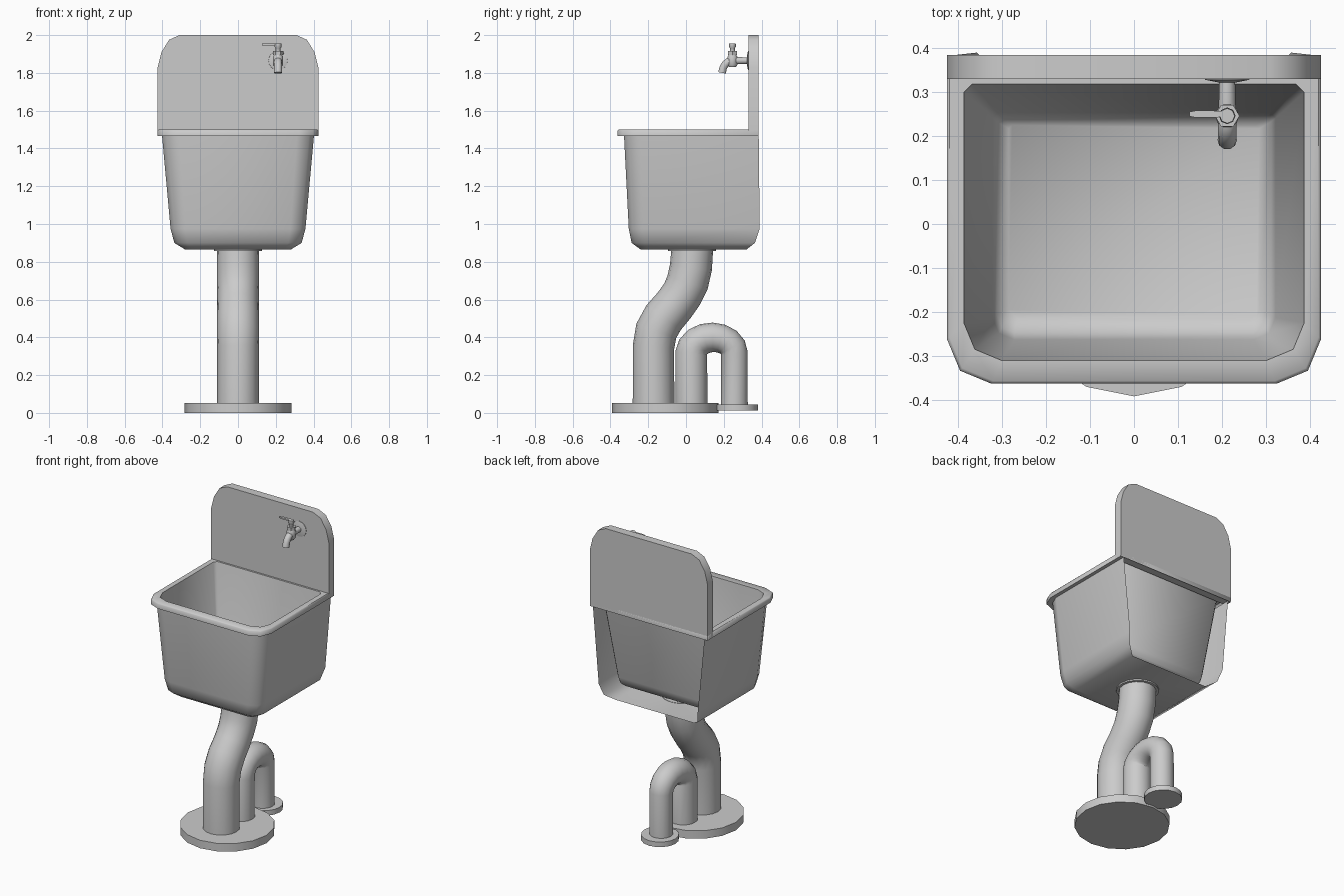
import bpy, bmesh, math
from mathutils import Vector

if "Cube" in bpy.data.objects:
    bpy.data.objects.remove(bpy.data.objects["Cube"])


def finish(bm, name, angle=50):
    bmesh.ops.recalc_face_normals(bm, faces=bm.faces[:])
    me = bpy.data.meshes.new(name)
    bm.to_mesh(me)
    bm.free()
    ob = bpy.data.objects.new(name, me)
    bpy.context.collection.objects.link(ob)
    bpy.ops.object.select_all(action='DESELECT')
    ob.select_set(True)
    bpy.context.view_layer.objects.active = ob
    bpy.ops.object.shade_smooth_by_angle(angle=math.radians(angle))
    return ob


def loft(name, rings, closed=True, caps=(True, True)):
    """Skin a list of equal-length point rings."""
    bm = bmesh.new()
    rows = [[bm.verts.new(p) for p in ring] for ring in rings]
    n = len(rows[0])
    for a, b in zip(rows, rows[1:]):
        for i in range(n if closed else n - 1):
            j = (i + 1) % n
            bm.faces.new((a[i], a[j], b[j], b[i]))
    if caps[0]:
        bm.faces.new(rows[0])
    if caps[1]:
        bm.faces.new(rows[-1])
    return finish(bm, name)


def outline(w, yf, yb, z, r, rb=0.0):
    """Plan outline, back right round the front to back left; rounded front corners."""
    half = [(w - rb, yb), (w, yb - rb)] if rb else [(w, yb)]
    half += [(w - r + r * math.cos(a), yf + r - r * math.sin(a))
             for a in (0, math.pi / 4, math.pi / 2)]
    return [(x, y, z) for x, y in half] + [(-x, y, z) for x, y in reversed(half)]


def pipe(name, path, x=0.0, sides=16):
    """Round tube along (y, z, radius) points at a fixed x."""
    pts = [Vector((x, y, z)) for y, z, _ in path]
    rings = []
    side = Vector((1, 0, 0))
    for i, p in enumerate(pts):
        t = Vector((0, 0, 0))
        if i > 0:
            t += (p - pts[i - 1]).normalized()
        if i < len(pts) - 1:
            t += (pts[i + 1] - p).normalized()
        up = t.normalized().cross(side)
        r = path[i][2]
        rings.append([p + r * (math.cos(a) * side + math.sin(a) * up)
                      for a in (2 * math.pi * k / sides for k in range(sides))])
    return loft(name, rings)


def disc(name, y, z0, z1, r, x=0.0, sides=16):
    return pipe(name, [(y, z0, r), (y, z1, r)], x, sides)


# Outer shell, open at the back
loft("outer_shell", [outline(*s) for s in (
    (0.425, -0.363, 0.385, 1.465, 0.10),
    (0.402, -0.328, 0.385, 1.465, 0.09),
    (0.357, -0.303, 0.39, 0.975, 0.08),
    (0.337, -0.288, 0.365, 0.90, 0.07),
    (0.28, -0.24, 0.32, 0.865, 0.04))], closed=False, caps=(False, True))

# Rim and inner basin
loft("rim_and_basin", [outline(*s) for s in (
    (0.425, -0.363, 0.385, 1.465, 0.10, 0.002),
    (0.425, -0.363, 0.385, 1.494, 0.10, 0.002),
    (0.420, -0.357, 0.383, 1.50, 0.10, 0.002),
    (0.387, -0.31, 0.318, 1.50, 0.085, 0.018),
    (0.322, -0.263, 0.253, 0.98, 0.05, 0.012),
    (0.312, -0.247, 0.243, 0.94, 0.04, 0.010),
    (0.285, -0.215, 0.225, 0.92, 0.02, 0.008))], caps=(False, True))

# Splashback
half = [(0.425, 1.47), (0.425, 1.83), (0.405, 1.91), (0.365, 1.975), (0.31, 2.0)]
face = half + [(-x, z) for x, z in reversed(half)]
loft("splashback", [[(x, y, z) for x, z in face] for y in (0.33, 0.385)])

# Pedestal pipe with its collar and foot
pipe("pedestal_pipe", [(y, z, r) for y, z, r in (
    (-0.172, 0.0, 0.11), (-0.172, 0.35, 0.11), (-0.157, 0.435, 0.112),
    (-0.118, 0.505, 0.112), (-0.062, 0.57, 0.11), (-0.02, 0.63, 0.11),
    (0.008, 0.69, 0.112), (0.026, 0.77, 0.112), (0.034, 0.875, 0.11))])
disc("pipe_collar", 0.033, 0.856, 0.867, 0.127)
disc("pedestal_foot", -0.11, 0.0, 0.052, 0.282)

# Waste pipe: tapered arch and foot
arch = [(0.028, 0.0, 0.085)]
for k in range(9):
    a = math.pi * (1 - k / 8)
    arch.append((0.142 + 0.114 * math.cos(a), 0.315 + 0.085 * math.sin(a),
                 0.085 - 0.014 * k / 8))
arch.append((0.256, 0.012, 0.071))
pipe("waste_pipe", arch)
disc("waste_foot", 0.268, 0.012, 0.045, 0.113)

# Tap
X = 0.212
pipe("tap_wall_flange", [(0.335, 1.865, 0.052), (0.328, 1.865, 0.05), (0.322, 1.865, 0.02)], X)
pipe("tap_spout", [(0.33, 1.865, 0.018), (0.25, 1.865, 0.02), (0.225, 1.86, 0.021),
                   (0.207, 1.845, 0.021), (0.196, 1.825, 0.021), (0.191, 1.80, 0.022)], X, 10)
pipe("tap_body", [(0.246, 1.83, 0.018), (0.246, 1.842, 0.027), (0.246, 1.885, 0.027),
                  (0.246, 1.90, 0.018)], X, 10)
disc("tap_nut", 0.246, 1.895, 1.915, 0.028, X, 6)
pipe("tap_spindle", [(0.246, 1.91, 0.014), (0.246, 1.93, 0.012), (0.246, 1.938, 0.019),
                     (0.246, 1.955, 0.017)], X, 8)
loft("tap_handle", [[(x, 0.25 - w, 1.945), (x, 0.25 + w, 1.945),
                     (x, 0.25 + w, 1.955), (x, 0.25 - w, 1.955)]
                    for x, w in ((0.126, 0.005), (0.14, 0.008), (0.175, 0.008), (0.215, 0.006))])
